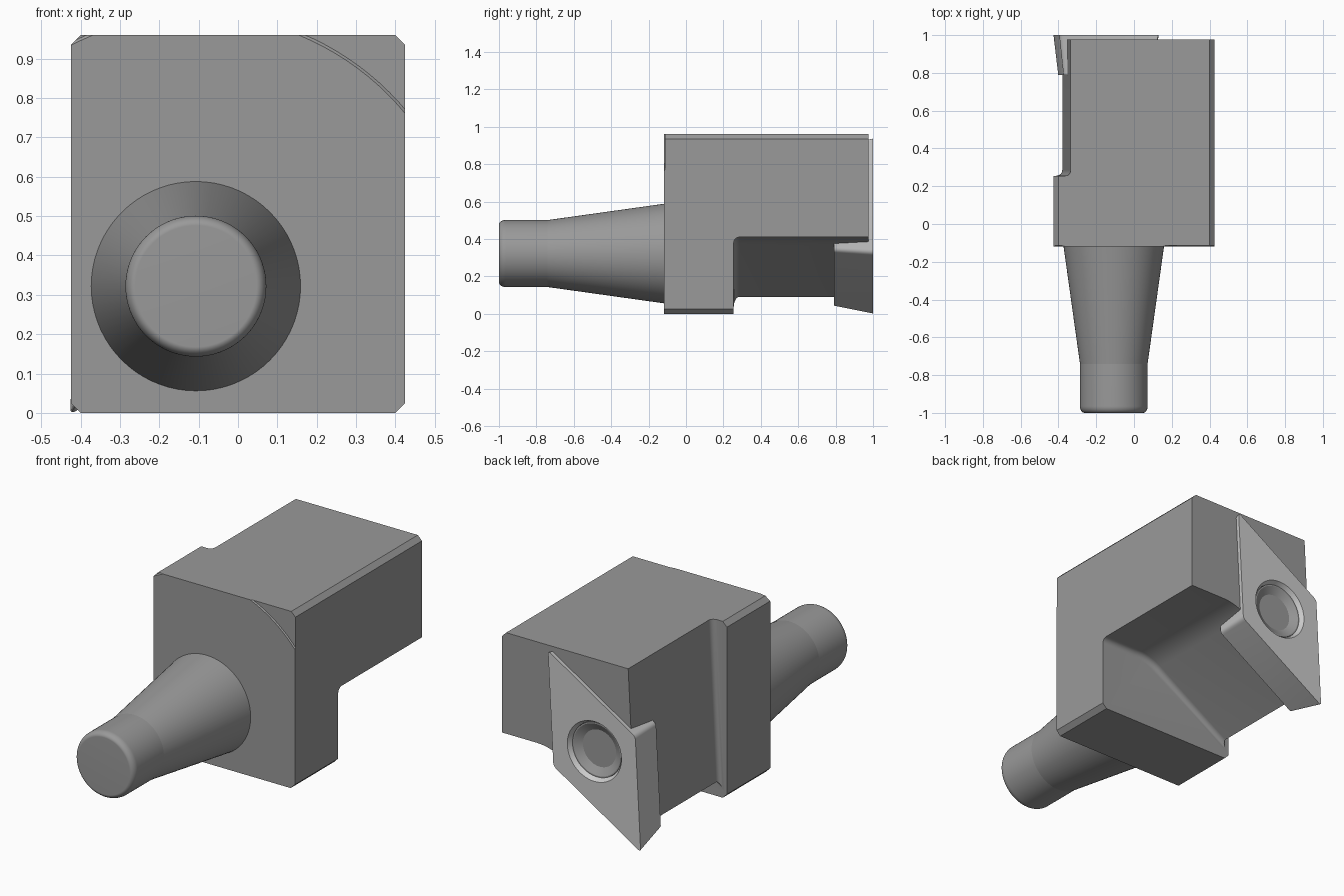
import bpy, bmesh, math

if "Cube" in bpy.data.objects:
    bpy.data.objects.remove(bpy.data.objects["Cube"])

SHANK = (-0.107, 0.322)      # shank axis (x, z)
TIP = (-0.148, 0.469)        # cutting insert centre (x, z)


def finish(name, bm):
    bmesh.ops.recalc_face_normals(bm, faces=bm.faces)
    me = bpy.data.meshes.new(name)
    bm.to_mesh(me)
    bm.free()
    ob = bpy.data.objects.new(name, me)
    bpy.context.collection.objects.link(ob)
    return ob


def loft(name, rings, closed=False):
    """Skin a list of equal-length point rings."""
    bm = bmesh.new()
    vs = [[bm.verts.new(p) for p in ring] for ring in rings]
    n, m = len(vs), len(vs[0])
    for i in range(n if closed else n - 1):
        a, b = vs[i], vs[(i + 1) % n]
        for j in range(m):
            k = (j + 1) % m
            bm.faces.new((a[j], a[k], b[k], b[j]))
    if not closed:
        bm.faces.new(vs[0])
        bm.faces.new(vs[-1])
    return finish(name, bm)


def lathe(name, centre, profile, closed=False, seg=72):
    """Turn (radius, y) points about an axis parallel to y."""
    t = [2 * math.pi * i / seg for i in range(seg)]
    return loft(name, [[(centre[0] + r * math.cos(a), y, centre[1] + r * math.sin(a))
                        for a in t] for r, y in profile], closed)


def prism(name, pts, y0, y1, fillet_edges=0, radius=0.03):
    """Extrude an xz outline; round its first edges at the y0 end."""
    bm = bmesh.new()
    a = [bm.verts.new((x, y0, z)) for x, z in pts]
    b = [bm.verts.new((x, y1, z)) for x, z in pts]
    n = len(pts)
    bm.faces.new(a)
    bm.faces.new(b)
    for i in range(n):
        j = (i + 1) % n
        bm.faces.new((a[i], a[j], b[j], b[i]))
    if fillet_edges:
        bmesh.ops.recalc_face_normals(bm, faces=bm.faces)
        edges = [bm.edges.get((a[i], a[i + 1])) for i in range(fillet_edges)]
        bmesh.ops.bevel(bm, geom=edges, offset=radius, segments=5,
                        profile=0.5, affect='EDGES')
    return finish(name, bm)


def cut(ob, cutter):
    mod = ob.modifiers.new("cut", 'BOOLEAN')
    mod.operation, mod.solver, mod.object = 'DIFFERENCE', 'EXACT', cutter
    bpy.context.view_layer.objects.active = ob
    bpy.ops.object.modifier_apply(modifier=mod.name)


def smooth(ob, angle):
    bpy.ops.object.select_all(action='DESELECT')
    ob.select_set(True)
    bpy.context.view_layer.objects.active = ob
    bpy.ops.object.shade_smooth_by_angle(angle=math.radians(angle))


def material(name, grey):
    mat = bpy.data.materials.new(name)
    mat.diffuse_color = (grey, grey, grey, 1)
    mat.use_nodes = True
    mat.node_tree.nodes["Principled BSDF"].inputs["Base Color"].default_value = mat.diffuse_color
    return mat


# Holder block with four chamfered corners
w, h, c = 0.425, 0.96, 0.025
block = prism("holder_block", [(-w + c, 0), (w - c, 0), (w, c), (w, h - c), (w - c, h),
                               (-w + c, h), (-w, h - c), (-w, c)], -0.118, 0.976)

# Side relief, leaning three degrees
side = prism("side_relief_cutter", [(-0.333, 1.0), (-0.387, -0.05), (-0.7, -0.05),
                                    (-0.7, 1.0)], 0.255, 1.2, 1)

# Underside relief: slope blended into a flat by an arc
slope = math.atan(0.625)
R = 0.3
ax, az = 0.132 + R * math.tan(slope / 2), 0.41 - R
arc = [(ax - R * math.sin(slope * (1 - i / 8)), az + R * math.cos(slope * (1 - i / 8)))
       for i in range(9)]
outline = [(-0.7, 0.09 - 0.32 * 0.625)] + arc + [(0.7, 0.41)]
under = prism("under_relief_cutter", outline + [(0.7, -0.3), (-0.7, -0.3)],
              0.255, 1.2, len(outline) - 1)

# Shallow turned step on the front face, outside a circle about the shank
step = lathe("front_step_cutter", SHANK, [(0.683, -0.123), (0.696, -0.113),
                                          (1.3, -0.113), (1.3, -0.123)], True, 128)

# Tapered, round-cornered shank
shank_profile = [(0.266, -0.10), (0.266, -0.118), (0.179, -0.74), (0.179, -0.962)]
shank_profile += [(0.154 + 0.025 * math.cos(a), -0.965 - 0.035 * math.sin(a))
                  for a in (math.pi / 2 * i / 20 for i in range(1, 21))]
shank = lathe("shank", SHANK, shank_profile)

# Rhombic cutting insert with clearance taper and small corner radii
side_len, a0, a1 = 0.62, math.radians(32), math.radians(87)
u = (side_len / 2 * math.cos(a0), side_len / 2 * math.sin(a0))
v = (side_len / 2 * math.cos(a1), side_len / 2 * math.sin(a1))
corners = [(s * u[0] + t * v[0], s * u[1] + t * v[1])
           for s, t in ((1, 1), (-1, 1), (-1, -1), (1, -1))]
rhomb = []
for i, p in enumerate(corners):
    ends = []
    for q in (corners[i - 1], corners[(i + 1) % 4]):
        ends.append([p[k] + (q[k] - p[k]) * 0.03 for k in (0, 1)])
    for t in (0, 0.25, 0.5, 0.75, 1):
        rhomb.append([(1 - t) ** 2 * ends[0][k] + 2 * t * (1 - t) * p[k] + t * t * ends[1][k]
                      for k in (0, 1)])
insert = loft("cutting_insert", [[(TIP[0] + x * s, y, TIP[1] + z * s) for x, z in rhomb]
                                 for s, y in ((0.91, 0.79), (1.0, 1.0))])

# Countersunk hole in the insert, holding a dished clamp screw
recess = lathe("recess_cutter", TIP, [(0.163, 1.02), (0.163, 1.0), (0.148, 0.975),
                                      (0.148, 0.90)])
screw = lathe("clamp_screw", TIP, [(0.147, 0.89), (0.147, 0.978), (0.14, 0.978),
                                   (0.1, 0.955)])

for cutter in (side, under, step, recess):
    cut(block, cutter)
cut(insert, recess)
for cutter in (side, under, step, recess):
    bpy.data.objects.remove(cutter)

# Dark steel holder, lighter insert
steel, carbide = material("steel", 0.32), material("carbide", 0.8)
for ob, mat, angle in ((block, steel, 25), (shank, steel, 7.5),
                       (insert, carbide, 25), (screw, steel, 15)):
    ob.data.materials.clear()
    ob.data.materials.append(mat)
    smooth(ob, angle)
